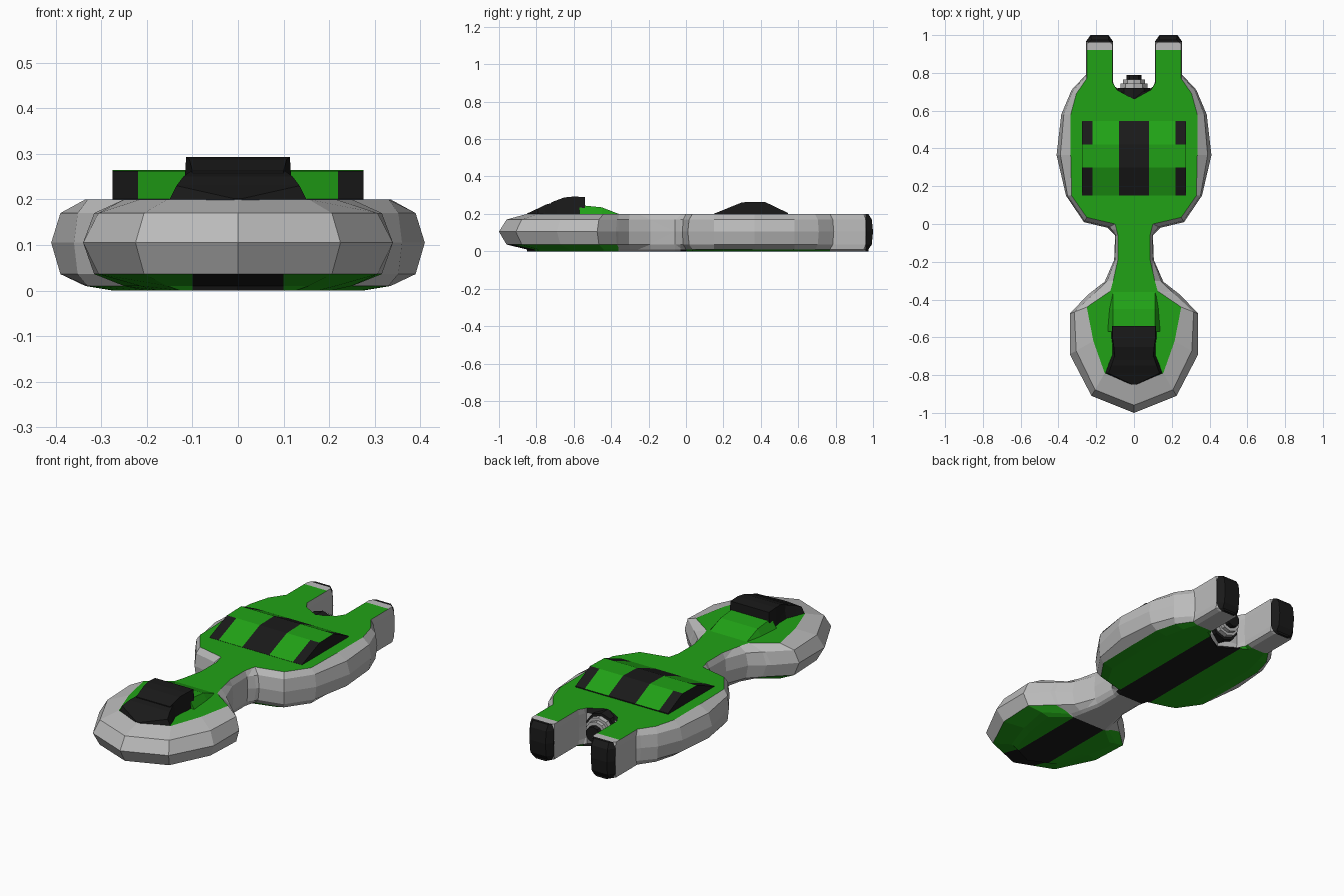
import bpy, bmesh, math
from mathutils import Matrix

if "Cube" in bpy.data.objects:
    bpy.data.objects.remove(bpy.data.objects["Cube"])


def material(name, rgb):
    m = bpy.data.materials.new(name)
    m.diffuse_color = (*rgb, 1)
    m.use_nodes = True
    m.node_tree.nodes["Principled BSDF"].inputs["Base Color"].default_value = m.diffuse_color
    return m


GREY, GREEN, BLACK = 0, 1, 2
MATS = [material("grey", (0.5, 0.5, 0.5)),
        material("green", (0.015, 0.36, 0.008)),
        material("black", (0.01, 0.01, 0.01))]


def finish(bm, name):
    bmesh.ops.recalc_face_normals(bm, faces=bm.faces[:])
    me = bpy.data.meshes.new(name)
    bm.to_mesh(me)
    bm.free()
    for m in MATS:
        me.materials.append(m)
    ob = bpy.data.objects.new(name, me)
    bpy.context.collection.objects.link(ob)
    return ob


# Half plan outline: widest line (x, y), then edge of the flat deck (x, y)
OUTLINE = [
    (0, -1, 0, -.85), (.225, -.91, .155, -.79), (.34, -.69, .215, -.62),
    (.34, -.475, .25, -.44), (.245, -.375, .125, -.355), (.155, -.305, .11, -.3),
    (.105, -.19, .085, -.19), (.1, -.06, .085, -.06), (.14, -.02, .1, 0),
    (.265, .01, .25, .035), (.36, .15, .33, .15), (.41, .365, .335, .365),
    (.385, .58, .335, .58), (.33, .71, .305, .69), (.255, .79, .25, .77),
    (.255, .965, .25, .95), (.23, 1, .225, .975), (.135, 1, .135, .975),
    (.11, .965, .115, .95), (.11, .75, .115, .75), (.1, .7, .09, .71), (0, .7, 0, .66)]


def ring(bm, t, z, scale=1.0):
    half = []
    for ox, oy, ix, iy in OUTLINE:
        x, y = ox + (ix - ox) * t, oy + (iy - oy) * t
        if scale < 1:
            x = .18 + (x - .18) * .65 if y > .72 else x * scale
        half.append((x, y, z))
    full = half + [(-x, y, z) for x, y, z in half[-2:0:-1]]
    return [bm.verts.new(p) for p in full]


# Hull: stacked outlines from deck to underside
bm = bmesh.new()
rings = [ring(bm, 1, .2), ring(bm, .27, .17), ring(bm, 0, .105),
         ring(bm, .27, .036), ring(bm, 1, .01), ring(bm, 1, 0, .82)]
n = len(rings[0])
for level, (a, b) in enumerate(zip(rings, rings[1:])):
    for i in range(n):
        j = (i + 1) % n
        f = bm.faces.new((a[i], a[j], b[j], b[i]))
        c = f.calc_center_median()
        if level == 4 or (level == 3 and c.y < -.36):
            f.material_index = GREEN
        if level == 0 and abs(c.x) < .1 and .6 < c.y < .74:
            f.material_index = BLACK
caps = [bm.faces.new(rings[0]), bm.faces.new(rings[-1])]
for f in caps:
    f.material_index = GREEN
bmesh.ops.recalc_face_normals(bm, faces=bm.faces[:])
bmesh.ops.triangulate(bm, faces=caps)

# Colour borders cut into the hull
cuts = [((0, y, 0), (0, 1, 0)) for y in (-.36, -.03, .77, .92, .96)]
cuts += [((x, 0, 0), (1, 0, 0)) for x in (-.1, .1)]
for co, no in cuts:
    bmesh.ops.bisect_plane(bm, geom=bm.verts[:] + bm.edges[:] + bm.faces[:],
                           dist=1e-5, plane_co=co, plane_no=no)
for f in bm.faces:
    c = f.calc_center_median()
    if c.y > .96:
        f.material_index = BLACK
    elif c.y > .92:
        f.material_index = GREY
    elif c.z < .05 and f.material_index == GREEN:
        if -.36 < c.y < -.03 or c.y > .77:
            f.material_index = GREY
        elif abs(c.x) < .1:
            f.material_index = BLACK
finish(bm, "hull")


def loft(name, sections, colour):
    """Join open cross-sections along y; colour(section, strip) picks the material."""
    bm = bmesh.new()
    rows = [[bm.verts.new(p) for p in s] for s in sections]
    for r, (a, b) in enumerate(zip(rows, rows[1:])):
        for k in range(len(a) - 1):
            bm.faces.new((a[k], a[k + 1], b[k + 1], b[k])).material_index = colour(r, k)
        bm.faces.new((a[0], b[0], b[-1], a[-1])).material_index = colour(r, 0)
    for row, r in ((rows[0], 0), (rows[-1], len(rows) - 2)):
        bm.faces.new(row).material_index = colour(r, 0)
    return finish(bm, name)


# Raised back panel with black stripe and corner hatches
xs = (-.275, -.22, -.08, .08, .22, .275)
profile = ((.15, .201), (.3, .262), (.42, .265), (.545, .205))
sections = [[(xs[0], y, .19)] + [(x, y, z) for x in xs] + [(xs[-1], y, .19)]
            for y, z in profile]
loft("back_panel", sections,
     lambda r, k: BLACK if k in (0, 3, 6) or (k in (1, 5) and r != 1) else GREEN)


def canopy(name, rows, colour):
    sections = [[(-wb, y, .19), (-wt, y, z), (0, y, z), (wt, y, z), (wb, y, .19)]
                for y, wb, wt, z in rows]
    loft(name, sections, lambda r, k: colour)


# Cockpit, its roof, and the green fairing behind it
canopy("cockpit", [(-.85, .02, .01, .202), (-.79, .155, .135, .23), (-.75, .14, .12, .25),
                   (-.69, .115, .1, .265), (-.55, .115, .11, .265)], BLACK)
canopy("cockpit_roof", [(-.72, .105, .1, .262), (-.65, .112, .107, .288),
                        (-.6, .12, .114, .293), (-.54, .12, .114, .29)], BLACK)
canopy("rear_fairing", [(-.57, .145, .11, .247), (-.45, .135, .11, .235),
                        (-.36, .12, .11, .2)], GREEN)

# Stepped tail nozzle between the prongs
bm = bmesh.new()
for r, y0, y1, mat in ((.09, .66, .72, BLACK), (.075, .7, .745, GREY),
                       (.06, .74, .765, GREY), (.042, .75, .79, BLACK)):
    old = set(bm.faces)
    m = Matrix.Translation((0, (y0 + y1) / 2, .11)) @ Matrix.Rotation(math.pi / 2, 4, 'X')
    bmesh.ops.create_cone(bm, cap_ends=True, segments=10, radius1=r, radius2=r,
                          depth=y1 - y0, matrix=m)
    for f in set(bm.faces) - old:
        f.material_index = mat
finish(bm, "tail_nozzle")
